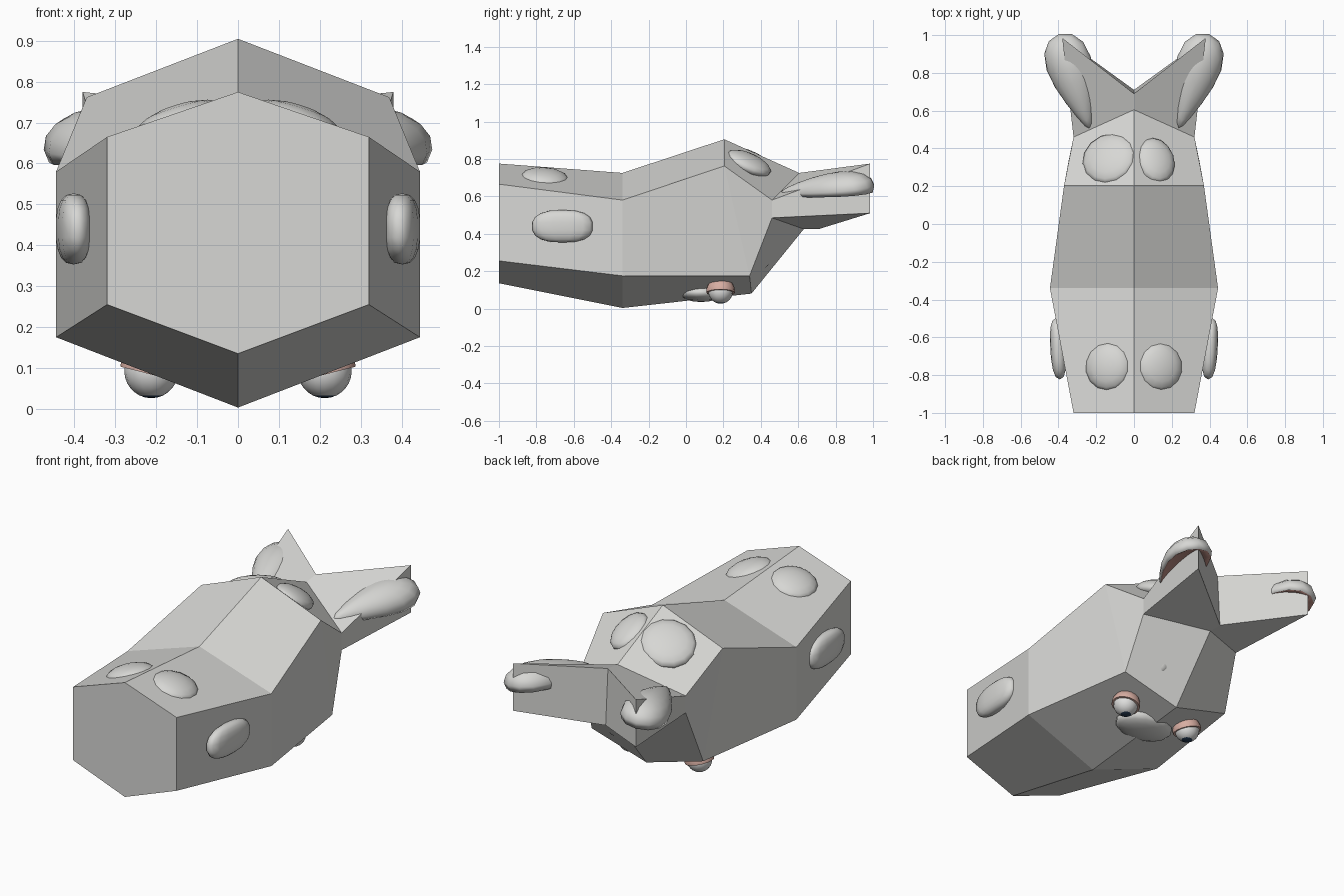
import bpy, bmesh, math
from mathutils import Vector, Matrix, Euler

if "Cube" in bpy.data.objects:
    bpy.data.objects.remove(bpy.data.objects["Cube"])


def material(name, rgb):
    m = bpy.data.materials.new(name)
    m.diffuse_color = (*rgb, 1)
    m.use_nodes = True
    m.node_tree.nodes["Principled BSDF"].inputs["Base Color"].default_value = m.diffuse_color
    return m


GREY = material("pale grey", (0.68, 0.68, 0.66))
WHITE = material("eye white", (0.74, 0.74, 0.73))
PINK = material("lid pink", (0.68, 0.42, 0.36))
INNER = material("inner ear pink", (0.50, 0.27, 0.23))
NAVY = material("pupil navy", (0.02, 0.045, 0.09))


def finish(name, bm, mats, smooth=True):
    bmesh.ops.recalc_face_normals(bm, faces=bm.faces)
    me = bpy.data.meshes.new(name)
    bm.to_mesh(me)
    bm.free()
    for m in mats:
        me.materials.append(m)
    for p in me.polygons:
        p.use_smooth = smooth
    ob = bpy.data.objects.new(name, me)
    bpy.context.collection.objects.link(ob)
    return ob


# Faceted body: each section is top ridge, upper side, lower side, keel
sections = [
    [(0, -1, .775), (.32, -1, .665), (.32, -1, .255), (0, -1, .135)],
    [(0, -.34, .725), (.445, -.34, .58), (.445, -.34, .175), (0, -.34, .003)],
    [(0, .205, .905), (.37, .205, .762), (.345, .34, .175), (0, .35, .08)],
    [(0, .605, .725), (.32, .46, .58), (.32, .46, .485), (0, .63, .425)],
    [(0, .69, .735), (.38, .985, .775), (.38, .985, .51), (0, .71, .425)],
]
bm = bmesh.new()
rings = []
for t, u, l, k in sections:
    flip = lambda p: (-p[0], p[1], p[2])
    rings.append([bm.verts.new(p) for p in (t, u, l, k, flip(l), flip(u))])
for a, b in zip(rings, rings[1:]):
    for i in range(6):
        j = (i + 1) % 6
        bm.faces.new((a[i], a[j], b[j], b[i]))
bm.faces.new(rings[0])
e = rings[-1]
bm.faces.new((e[0], e[1], e[2], e[3]))      # forked tail ends
bm.faces.new((e[0], e[3], e[4], e[5]))
finish("body", bm, [GREY], smooth=False)


# Soft lumps
def lump(name, center, radii, rot=(0, 0, 0), square=1.0):
    bm = bmesh.new()
    bmesh.ops.create_uvsphere(bm, u_segments=14, v_segments=9, radius=1)
    m = Matrix.Translation(center) @ Euler(rot).to_matrix().to_4x4()
    for v in bm.verts:
        c = [math.copysign(abs(x) ** square, x) * r for x, r in zip(v.co, radii)]
        v.co = m @ Vector(c)
    return finish(name, bm, [GREY])


# Ears: tapered domes with a hollow pink underside
def ear(name, s):
    bm = bmesh.new()
    bmesh.ops.create_uvsphere(bm, u_segments=16, v_segments=10, radius=1)
    m = (Matrix.Translation((.315 * s, .755, .635))
         @ Euler((.08, .15 * s, -.3 * s)).to_matrix().to_4x4())
    for f in bm.faces:
        c = f.calc_center_median()
        f.material_index = 1 if c.z < -.35 else 0
    for v in bm.verts:
        x, y, z = v.co
        w = .095 + .055 * y
        h = .085 + .035 * y
        if z < -.3:
            z = -.3 + (-.3 - z) * .5
        v.co = m @ Vector((x * w * 1.15, y * .265, z * h))
    finish(name, bm, [GREY, INNER])


# Eyes: ball with dark pupil at the bottom and a pink lid tilted outward
def eye(side, s):
    c = Vector((.212 * s, .185, .092))
    bm = bmesh.new()
    bmesh.ops.create_uvsphere(bm, u_segments=16, v_segments=14, radius=.066)
    for f in bm.faces:
        f.material_index = 1 if f.calc_center_median().z < -.058 else 0
    bmesh.ops.translate(bm, verts=bm.verts, vec=c)
    finish("eyeball_" + side, bm, [WHITE, NAVY])
    bm = bmesh.new()
    bmesh.ops.create_uvsphere(bm, u_segments=16, v_segments=12, radius=.077)
    geom = bm.verts[:] + bm.edges[:] + bm.faces[:]
    bmesh.ops.bisect_plane(bm, geom=geom, plane_co=(0, 0, -.008),
                           plane_no=(0, 0, 1), clear_inner=True)
    bmesh.ops.holes_fill(bm, edges=[x for x in bm.edges if x.is_boundary])
    bm.transform(Matrix.Translation(c) @ Euler((0, -.25 * s, 0)).to_matrix().to_4x4())
    ob = finish("eyelid_" + side, bm, [PINK])
    bpy.context.view_layer.objects.active = ob
    ob.select_set(True)
    bpy.ops.object.shade_smooth_by_angle(angle=math.radians(40))
    ob.select_set(False)


for side, s in (("right", 1), ("left", -1)):
    lump("side_pad_" + side, (.402 * s, -.66, .44), (.042, .165, .087),
         (0, 0, -.06 * s), .8)
    lump("front_top_pad_" + side, (.137 * s, -.755, .695), (.125, .13, .05),
         (-.08, .3 * s, 0))
    ear("ear_" + side, s)
    eye(side, s)

# Back pads and small lumps on the underside
lump("back_pad_left", (-.13, .345, .777), (.15, .145, .045), (-.42, -.36, 0))
lump("back_pad_right", (.115, .335, .777), (.105, .13, .045), (-.42, .36, 0))
lump("muzzle", (0, .08, .085), (.17, .12, .05))
lump("rear_lump", (.15, .405, .29), (.05, .05, .08))
